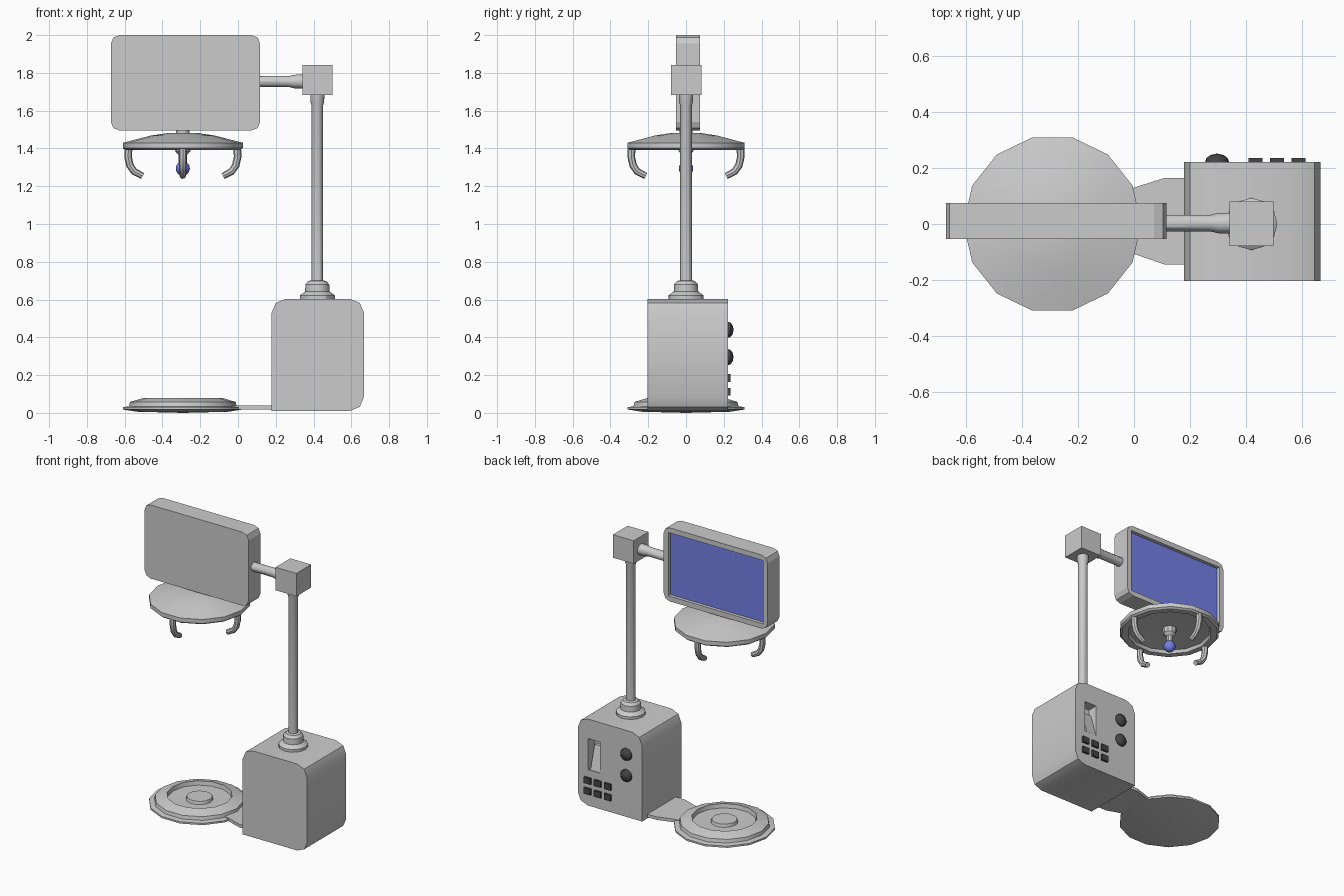
import bpy, bmesh, math
from mathutils import Matrix, Vector

if "Cube" in bpy.data.objects:
    bpy.data.objects.remove(bpy.data.objects["Cube"])


def material(name, rgb):
    m = bpy.data.materials.new(name)
    m.diffuse_color = (*rgb, 1)
    m.use_nodes = True
    m.node_tree.nodes["Principled BSDF"].inputs["Base Color"].default_value = m.diffuse_color
    return m


GREY = material("light_grey", (0.6, 0.6, 0.6))
DARK = material("dark_grey", (0.06, 0.06, 0.06))
BLUE = material("blue", (0.18, 0.22, 0.8))


def finish(name, bm, mats, smooth=True):
    bmesh.ops.remove_doubles(bm, verts=bm.verts, dist=1e-5)
    bmesh.ops.recalc_face_normals(bm, faces=bm.faces)
    me = bpy.data.meshes.new(name)
    bm.to_mesh(me)
    bm.free()
    for m in mats:
        me.materials.append(m)
    ob = bpy.data.objects.new(name, me)
    bpy.context.collection.objects.link(ob)
    if smooth:
        smooth_angle(ob)
    return ob


def smooth_angle(ob):
    bpy.ops.object.select_all(action='DESELECT')
    ob.select_set(True)
    bpy.context.view_layer.objects.active = ob
    bpy.ops.object.shade_smooth_by_angle(angle=math.radians(30))


def lathe(name, profile, sides, matrix, mat=GREY):
    """Turn an (r, h) profile about local z, then place it."""
    bm = bmesh.new()
    rings = [[bm.verts.new((r * math.cos(2 * math.pi * i / sides),
                            r * math.sin(2 * math.pi * i / sides), h))
              for i in range(sides)] for r, h in profile]
    for a, b in zip(rings, rings[1:]):
        for i in range(sides):
            j = (i + 1) % sides
            bm.faces.new((a[i], a[j], b[j], b[i]))
    bmesh.ops.transform(bm, matrix=matrix, verts=bm.verts)
    return finish(name, bm, [mat])


def rounded(x0, x1, z0, z1, radii, seg=2):
    """Rounded rectangle; radii for lower right, upper right, upper left, lower left."""
    pts = []
    for k, (x, z, sx, sz) in enumerate(((x1, z0, -1, 1), (x1, z1, -1, -1),
                                        (x0, z1, 1, -1), (x0, z0, 1, 1))):
        r = radii[k]
        if not r:
            pts.append((x, z))
            continue
        for s in range(seg + 1):
            a = math.radians(-90 + 90 * k + 90 * s / seg)
            pts.append((x + sx * r + r * math.cos(a), z + sz * r + r * math.sin(a)))
    return pts


def prism(pts, y0, y1):
    """Extrude an (x, z) outline along y; returns bmesh and the +y cap."""
    bm = bmesh.new()
    a = [bm.verts.new((x, y0, z)) for x, z in pts]
    b = [bm.verts.new((x, y1, z)) for x, z in pts]
    bm.faces.new(a)
    cap = bm.faces.new(b[::-1])
    for i in range(len(pts)):
        j = (i + 1) % len(pts)
        bm.faces.new((a[i], b[i], b[j], a[j]))
    bmesh.ops.recalc_face_normals(bm, faces=bm.faces)
    return bm, cap


def box(name, x0, x1, y0, y1, z0, z1, mat=GREY):
    bm, _ = prism([(x0, z0), (x1, z0), (x1, z1), (x0, z1)], y0, y1)
    return finish(name, bm, [mat], False)


T = Matrix.Translation
CX, PX = -0.292, 0.42   # lamp / pole axes

# Base plate with recessed ring and raised centre
lathe("base_plate", [(0, 0), (0.24, 0.006), (0.318, 0.018), (0.318, 0.03), (0.285, 0.035),
                     (0.28, 0.058), (0.205, 0.08), (0.2, 0.052), (0.085, 0.05),
                     (0.08, 0.07), (0, 0.07)], 14, T((CX, 0, 0)))

# Flat bridge joining plate and cabinet
bm = bmesh.new()
outline = [(-0.1, 0.115), (0, 0.13), (0.11, 0.165), (0.2, 0.165),
           (0.2, -0.145), (0.11, -0.145), (0, -0.107), (-0.1, -0.095)]
face = bm.faces.new([bm.verts.new((x, y, 0.018)) for x, y in outline])
ext = bmesh.ops.extrude_face_region(bm, geom=[face])
bmesh.ops.translate(bm, vec=(0, 0, 0.021),
                    verts=[v for v in ext["geom"] if isinstance(v, bmesh.types.BMVert)])
finish("bridge", bm, [GREY], False)

# Cabinet with a slot cut in its control side
bm, _ = prism(rounded(0.178, 0.667, 0.01, 0.604, (0.075, 0.075, 0.075, 0)), -0.203, 0.222)
cabinet = finish("cabinet", bm, [GREY])
cutter = box("slot_cutter", 0.498, 0.588, 0.152, 0.3, 0.256, 0.47)
cutter.hide_render = True
mod = cabinet.modifiers.new("slot", 'BOOLEAN')
mod.operation, mod.solver, mod.object = 'DIFFERENCE', 'EXACT', cutter
bpy.context.view_layer.objects.active = cabinet
bpy.ops.object.modifier_apply(modifier=mod.name)
bpy.data.objects.remove(cutter)
smooth_angle(cabinet)

# Sloped chute inside the slot
bm = bmesh.new()
bmesh.ops.create_cube(bm, size=1)
bmesh.ops.transform(bm, verts=bm.verts,
                    matrix=T((0.536, 0.187, 0.338)) @ Matrix.Diagonal((0.072, 0.066, 0.16, 1)))
for v in bm.verts:
    if v.co.z > 0.4 and v.co.y > 0.19:
        v.co.y -= 0.045
finish("slot_chute", bm, [GREY], False)

# Knobs and buttons
for i, z in enumerate((0.44, 0.295)):
    dome = [(0.043 * math.cos(a), 0.031 * math.sin(a))
            for a in (math.radians(d) for d in (0, 25, 55, 90))]
    lathe(f"knob_{i}", [(0, -0.005), (0.043, -0.005)] + dome, 12,
          T((0.297, 0.221, z)) @ Matrix.Rotation(-math.pi / 2, 4, 'X'), DARK)
for i, x in enumerate((0.434, 0.511, 0.588)):
    for j, z in enumerate((0.185, 0.112)):
        box(f"button_{i}_{j}", x - 0.025, x + 0.025, 0.215, 0.236, z - 0.021, z + 0.021, DARK)

# Pole, stepped foot and elbow block
lathe("pole", [(0, 0.6), (0.093, 0.6), (0.093, 0.622), (0.065, 0.642), (0.063, 0.68),
               (0.048, 0.698), (0.031, 0.702), (0.031, 1.63), (0.036, 1.645),
               (0.038, 1.7), (0, 1.7)], 12, T((PX, 0, 0)))
box("elbow_block", 0.341, 0.499, -0.079, 0.081, 1.683, 1.841)
lathe("side_arm", [(0, 0.1), (0.03, 0.1), (0.03, 0.275), (0.036, 0.3), (0.038, 0.36), (0, 0.36)],
      12, T((0, 0.003, 1.754)) @ Matrix.Rotation(math.pi / 2, 4, 'Y'))

# Monitor: rounded slab with recessed blue panel facing back
bm, cap = prism(rounded(-0.673, 0.117, 1.495, 2.0, (0.045,) * 4), -0.053, 0.075)
cx, cz = -0.278, 1.7475
bm.faces.remove(cap)
outer = [v for v in bm.verts if v.co.y > 0]
rim = [e for e in bm.edges if e.is_boundary]
hw, hh = 0.36, 0.2175
corners = [(cx - hw, cz - hh), (cx + hw, cz - hh), (cx + hw, cz + hh), (cx - hw, cz + hh)]
front = [bm.verts.new((x, 0.075, z)) for x, z in corners]
deep = [bm.verts.new((x, 0.052, z)) for x, z in corners]
inner = [bm.edges.new((front[i], front[(i + 1) % 4])) for i in range(4)]
bmesh.ops.triangle_fill(bm, edges=rim + inner, use_beauty=True, normal=(0, 1, 0))
for f in [f for f in bm.faces if all(v in front for v in f.verts)]:
    bm.faces.remove(f)
for i in range(4):
    j = (i + 1) % 4
    bm.faces.new((front[i], front[j], deep[j], deep[i]))
bm.faces.new(deep).material_index = 1
finish("monitor", bm, [GREY, BLUE], False)

# Hanging lamp dish, stem and bulb
lathe("dish", [(0, 1.505), (0.035, 1.505), (0.035, 1.483), (0.07, 1.483), (0.17, 1.468),
               (0.29, 1.437), (0.318, 1.43), (0.318, 1.402), (0.305, 1.392), (0.265, 1.392),
               (0.255, 1.412), (0.1, 1.42), (0, 1.422)], 14, T((CX, 0, 0)))
lathe("bulb_stem", [(0, 1.42), (0.045, 1.42), (0.04, 1.385), (0.022, 1.365), (0.022, 1.31),
                    (0, 1.31)], 10, T((CX, 0, 0)))
bm = bmesh.new()
bmesh.ops.create_uvsphere(bm, u_segments=14, v_segments=10, radius=0.038, matrix=T((CX, 0, 1.294)))
finish("bulb", bm, [BLUE])

# Four curved claws under the dish: swept rings in a radial plane
path = [(0.288, 1.40), (0.290, 1.355), (0.280, 1.31), (0.258, 1.278), (0.213, 1.254)]
radii = (0.021, 0.02, 0.02, 0.019, 0.017)
for k in range(4):
    bm, rings, n = bmesh.new(), [], 8
    for i, (r, z) in enumerate(path):
        p, q = path[max(i - 1, 0)], path[min(i + 1, len(path) - 1)]
        d = Vector((q[0] - p[0], 0, q[1] - p[1])).normalized()
        side = Vector((-d.z, 0, d.x))
        rings.append([bm.verts.new(Vector((r, 0, z)) + radii[i] * (
            side * math.cos(2 * math.pi * s / n) + Vector((0, math.sin(2 * math.pi * s / n), 0))))
            for s in range(n)])
    for a, b in zip(rings, rings[1:]):
        for s in range(n):
            t = (s + 1) % n
            bm.faces.new((a[s], a[t], b[t], b[s]))
    bm.faces.new(rings[0])
    bm.faces.new(rings[-1])
    bmesh.ops.transform(bm, verts=bm.verts,
                        matrix=T((CX, 0, 0)) @ Matrix.Rotation(k * math.pi / 2, 4, 'Z'))
    finish(f"claw_{k}", bm, [GREY])
